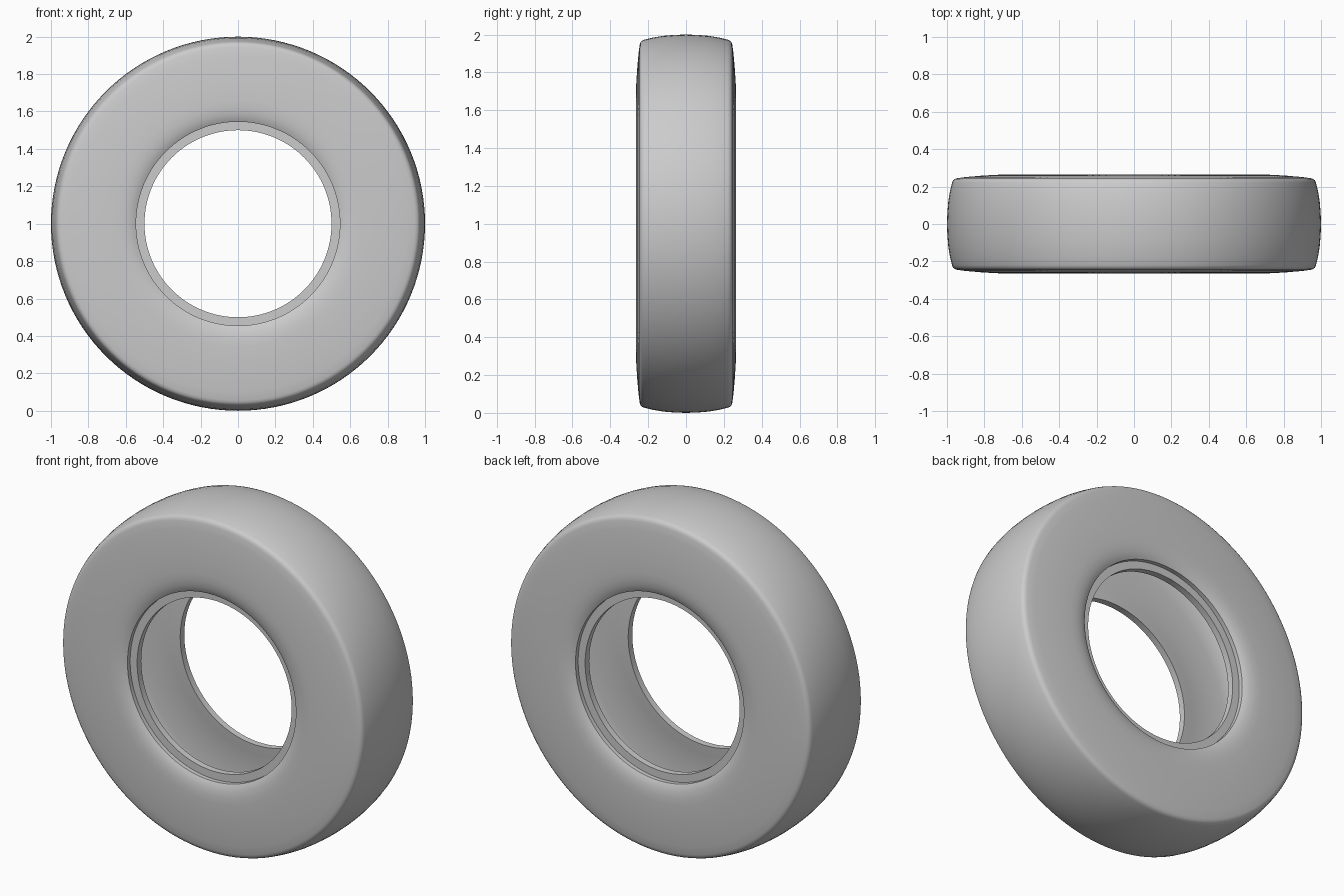
import bpy, bmesh, math
from mathutils import Matrix

if "Cube" in bpy.data.objects:
    bpy.data.objects.remove(bpy.data.objects["Cube"])

SEGMENTS = 128

# Half cross-section (radius, half width): crown -> shoulder -> sidewall -> bead -> hollow inside
half = [(1.0, 0.0), (0.998, 0.06), (0.993, 0.12), (0.984, 0.175), (0.973, 0.22),
        (0.968, 0.233), (0.958, 0.241), (0.945, 0.245), (0.90, 0.251),
        (0.82, 0.258), (0.74, 0.263), (0.66, 0.265), (0.62, 0.264),
        (0.585, 0.259), (0.56, 0.251), (0.545, 0.243),   # bead lip
        (0.545, 0.218), (0.50, 0.218), (0.50, 0.18),      # rim ledge
        (0.56, 0.187), (0.65, 0.20), (0.80, 0.197), (0.88, 0.19),
        (0.915, 0.172), (0.93, 0.13), (0.94, 0.0)]        # inner lining

# Mirror to the closed section
profile = half + [(r, -y) for r, y in reversed(half[1:-1])]


def revolve(name, section, centre_z):
    """Spin a closed section about the y axis."""
    bm = bmesh.new()
    n = len(section)
    rings = []
    for i in range(SEGMENTS):
        a = 2 * math.pi * i / SEGMENTS
        rings.append([bm.verts.new((r * math.cos(a), y, r * math.sin(a)))
                      for r, y in section])
    for i in range(SEGMENTS):
        p, q = rings[i], rings[(i + 1) % SEGMENTS]
        for j in range(n):
            k = (j + 1) % n
            bm.faces.new((p[j], p[k], q[k], q[j]))
    bmesh.ops.recalc_face_normals(bm, faces=bm.faces)
    bm.transform(Matrix.Translation((0, 0, centre_z)))
    mesh = bpy.data.meshes.new(name)
    bm.to_mesh(mesh)
    bm.free()
    ob = bpy.data.objects.new(name, mesh)
    bpy.context.collection.objects.link(ob)
    bpy.context.view_layer.objects.active = ob
    ob.select_set(True)
    bpy.ops.object.shade_smooth_by_angle(angle=math.radians(40))
    return ob


# Hollow tyre standing on the ground
revolve("tyre", profile, 1.0)
